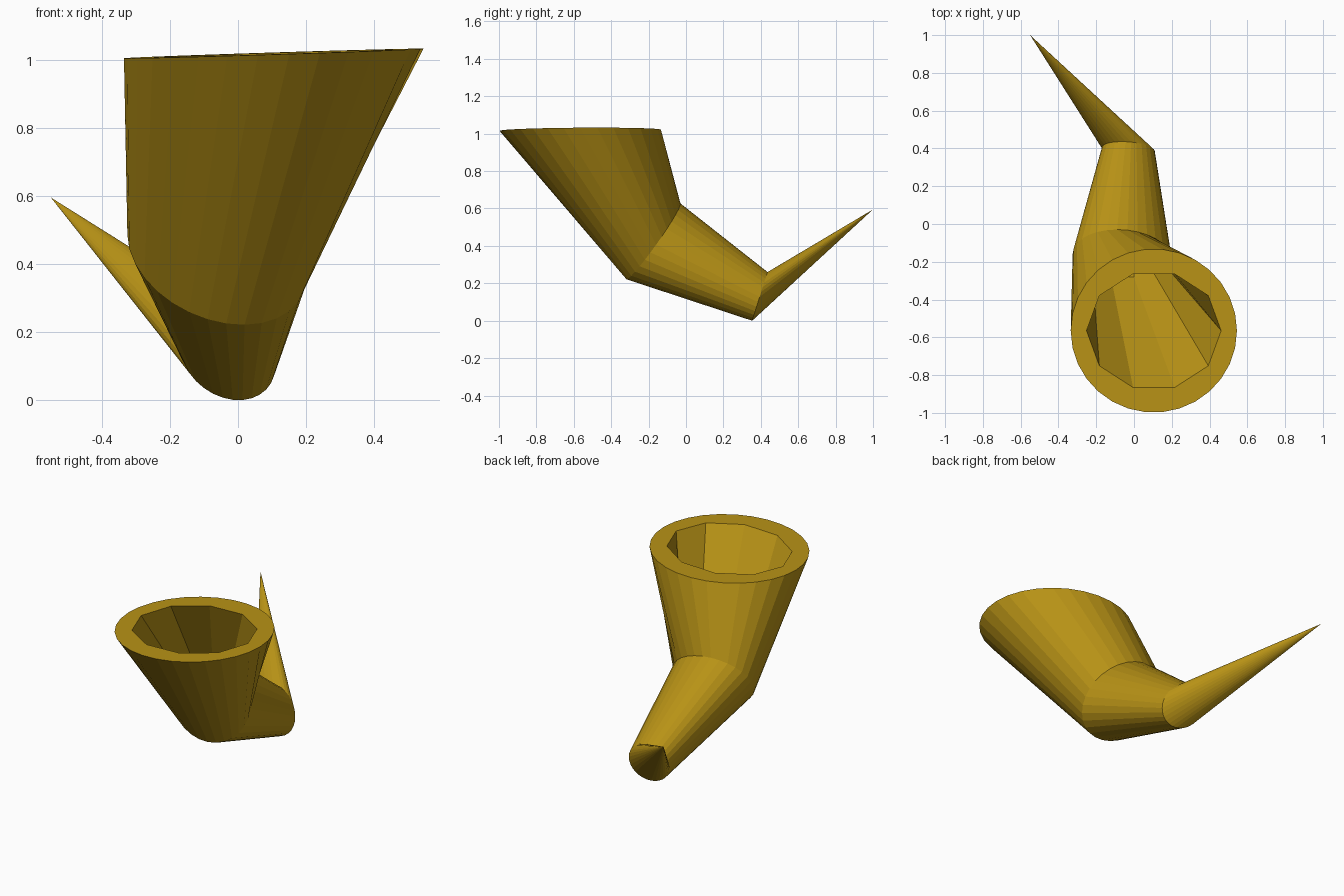
import bpy, bmesh, math
from mathutils import Vector

if "Cube" in bpy.data.objects:
    bpy.data.objects.remove(bpy.data.objects["Cube"])

N_OUT, N_IN = 30, 10

# Cross-sections: centre, sideways half-axis, up/back half-axis
MOUTH = (Vector((0.105, -0.565, 1.018)), Vector((0.44, 0, 0.014)), Vector((0, 0.433, 0.003)))
BEND = (Vector((-0.062, -0.175, 0.425)), Vector((0.263, -0.015, -0.06)), Vector((0, 0.145, 0.195)))
ELBOW = (Vector((-0.03, 0.395, 0.13)), Vector((0.14, -0.01, -0.03)), Vector((0, 0.04, 0.127)))
TIP = Vector((-0.55, 1.0, 0.595))

bm = bmesh.new()


def ring(section, count, ka=1.0, kb=1.0):
    c, a, b = section
    return [bm.verts.new(c + a * ka * math.cos(2 * math.pi * i / count)
                         + b * kb * math.sin(2 * math.pi * i / count))
            for i in range(count)]


def bridge(r1, r2):
    n = len(r1)
    for i in range(n):
        j = (i + 1) % n
        bm.faces.new((r1[i], r1[j], r2[j], r2[i]))


# Outer wall, ending in a bent spike
outer = [ring(s, N_OUT) for s in (MOUTH, BEND, ELBOW)]
bridge(outer[0], outer[1])
bridge(outer[1], outer[2])
tip = bm.verts.new(TIP)
for i in range(N_OUT):
    bm.faces.new((outer[2][i], outer[2][(i + 1) % N_OUT], tip))

# Ten-sided hollow inside
inner = [ring(MOUTH, N_IN, 0.81, 0.73), ring(BEND, N_IN, 0.75, 0.75), ring(ELBOW, N_IN, 0.5, 0.5)]
bridge(inner[0], inner[1])
bridge(inner[1], inner[2])
bm.faces.new(inner[2])

# Flat rim joining the round outer edge to the ten-sided opening
step = N_OUT // N_IN
for i in range(N_IN):
    edge = [outer[0][(i * step + k) % N_OUT] for k in range(step + 1)]
    p, q = inner[0][i], inner[0][(i + 1) % N_IN]
    bm.faces.new((p, edge[0], edge[1]))
    bm.faces.new((p, edge[1], edge[2], q))
    bm.faces.new((q, edge[2], edge[3]))

bmesh.ops.recalc_face_normals(bm, faces=bm.faces)
mesh = bpy.data.meshes.new("drinking_horn")
bm.to_mesh(mesh)
bm.free()
horn = bpy.data.objects.new("drinking_horn", mesh)
bpy.context.collection.objects.link(horn)

# Golden colour
gold = bpy.data.materials.new("gold")
gold.diffuse_color = (0.48, 0.29, 0.008, 1)
gold.use_nodes = True
gold.node_tree.nodes["Principled BSDF"].inputs["Base Color"].default_value = gold.diffuse_color
mesh.materials.append(gold)
